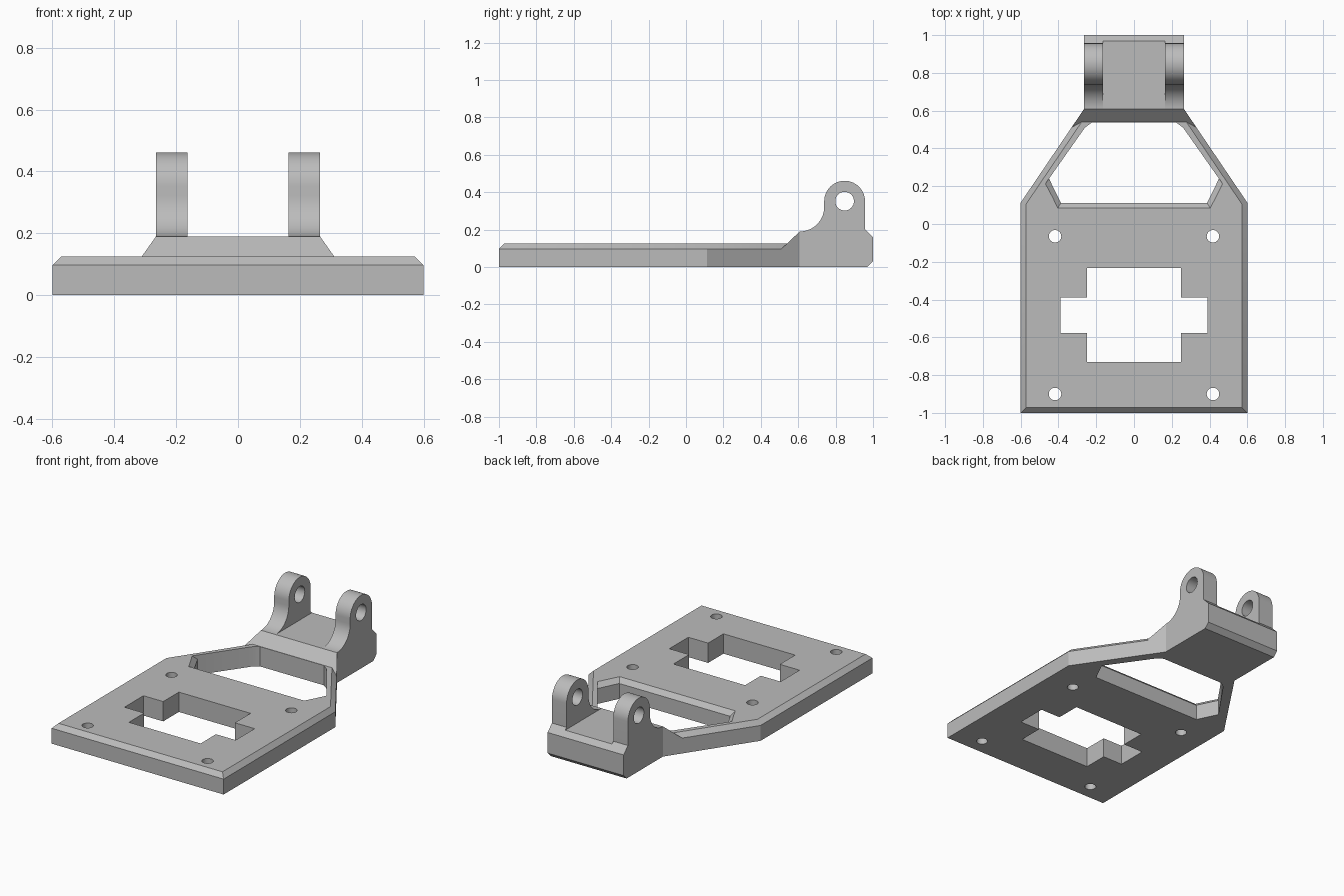
import bpy, bmesh
from math import sin, cos, pi, radians

if "Cube" in bpy.data.objects:
    bpy.data.objects.remove(bpy.data.objects["Cube"])

grey = bpy.data.materials.new("mid grey")
grey.use_nodes = True
COLOUR = (0.5, 0.5, 0.5, 1)
grey.diffuse_color = COLOUR
grey.node_tree.nodes["Principled BSDF"].inputs["Base Color"].default_value = COLOUR


def loft(name, rings, bevel_rule=None, bevel=0):
    """Closed solid through equal-length rings of 3D points."""
    bm = bmesh.new()
    loops = [[bm.verts.new(p) for p in ring] for ring in rings]
    for a, b in zip(loops, loops[1:]):
        for i in range(len(a)):
            j = (i + 1) % len(a)
            bm.faces.new((a[i], a[j], b[j], b[i]))
    bm.faces.new(loops[0][::-1])
    bm.faces.new(loops[-1])
    bmesh.ops.remove_doubles(bm, verts=bm.verts, dist=1e-5)
    bmesh.ops.recalc_face_normals(bm, faces=bm.faces)
    if bevel_rule:
        edges = [e for e in bm.edges if bevel_rule(e)]
        bmesh.ops.bevel(bm, geom=edges, offset=bevel, segments=1, affect='EDGES')
    mesh = bpy.data.meshes.new(name)
    bm.to_mesh(mesh)
    bm.free()
    mesh.materials.append(grey)
    obj = bpy.data.objects.new(name, mesh)
    bpy.context.collection.objects.link(obj)
    return obj


def at_z(points, z):
    return [(x, y, z) for x, y in points]


def at_x(points, x):
    return [(x, y, z) for y, z in points]


def mirrored(half):
    """Complete an outline given by its +x half."""
    return half + [(-x, y) for x, y in reversed(half)]


def arc(cx, cy, r, start, end, n):
    angles = [radians(start + (end - start) * i / n) for i in range(n + 1)]
    return [(cx + r * cos(a), cy + r * sin(a)) for a in angles]


def circle(cx, cy, r, n=32):
    return arc(cx, cy, r, 0, 360, n)[:-1]


def cut(obj, cutters):
    for cutter in cutters:
        mod = obj.modifiers.new("cut", 'BOOLEAN')
        mod.operation = 'DIFFERENCE'
        mod.solver = 'EXACT'
        mod.object = cutter
        bpy.context.view_layer.objects.active = obj
        bpy.ops.object.modifier_apply(modifier=mod.name)
        bpy.data.objects.remove(cutter)


TOP, CHAMFER, DECK = 0.125, 0.028, 0.19
BLOCK_W, EAR_W, BLOCK_Y = 0.265, 0.102, 0.608

# Base plate with tapering arms, chamfered on top except at the rear
outline = mirrored([(0.6, -1), (0.6, 0.113), (BLOCK_W, BLOCK_Y)])
plate = loft("base_plate", [at_z(outline, 0), at_z(outline, TOP)],
             lambda e: all(v.co.z > 0.1 for v in e.verts)
             and any(v.co.y < 0.5 for v in e.verts), CHAMFER)

# Plate openings: cross, flared window and screw holes
cross = mirrored([(0.25, -0.73), (0.25, -0.577), (0.388, -0.577),
                  (0.388, -0.388), (0.25, -0.388), (0.25, -0.232)])
rear = [(0.26, 0.51), (0.222, 0.538)]
window = mirrored([(0.387, 0.112), (0.45, 0.24)] + rear)
flare = mirrored([(0.419, 0.056), (0.488, 0.186)] + rear)
cutters = [loft("cross_cutter", [at_z(cross, -0.1), at_z(cross, 0.3)]),
           loft("window_cutter", [at_z(window, -0.1), at_z(window, TOP - CHAMFER),
                                  at_z(flare, TOP + CHAMFER)])]
for x in (-0.418, 0.418):
    for y in (-0.9, -0.065):
        hole = circle(x, y, 0.033)
        cutters.append(loft("screw_cutter", [at_z(hole, -0.1), at_z(hole, 0.3)]))
cut(plate, cutters)

# Ramp from plate up to the hinge block
def section(w, y, top):
    return [(-w, y, 0), (w, y, 0), (w, y, top), (-w, y, top)]

ramp = loft("ramp", [section(0.311, 0.54, TOP), section(BLOCK_W, BLOCK_Y, DECK)])

# Small wedges carrying the ramp across the arm chamfers
for side, label in ((1, "left"), (-1, "right")):
    tip = (side * 0.331, 0.51, TOP - CHAMFER)
    base = [(side * 0.311, 0.54, TOP), (side * 0.278, 0.54, TOP),
            (side * 0.311, 0.54, TOP - CHAMFER)]
    loft(label + "_ramp_wedge", [base, [tip] * 3])

# Hinge block with chamfered rear edges
profile = [(BLOCK_Y, 0), (0.97, 0), (1, 0.03), (1, 0.16), (0.97, DECK), (BLOCK_Y, DECK)]
loft("hinge_block", [at_x(profile, -BLOCK_W), at_x(profile, BLOCK_W)])

# Hinge ears with a concave front, round head and pin hole
HEAD_Y, HEAD_Z, HEAD_R = 0.848, 0.352, 0.109
ear_profile = ([(BLOCK_Y, 0.1)] + arc(BLOCK_Y, 0.321, 0.131, -90, 0, 14)
               + arc(HEAD_Y, HEAD_Z, HEAD_R, 180, 0, 28)
               + [(0.957, 0.203), (0.97, DECK), (0.97, 0.1)])
pin = circle(HEAD_Y, HEAD_Z, 0.05)
for side, label in ((1, "left"), (-1, "right")):
    ear = loft(label + "_hinge_ear", [at_x(ear_profile, side * (BLOCK_W - EAR_W)),
                                      at_x(ear_profile, side * BLOCK_W)])
    cut(ear, [loft("pin_cutter", [at_x(pin, -0.5), at_x(pin, 0.5)])])

# Smooth the round surfaces, keep the edges crisp
bpy.ops.object.select_all(action='DESELECT')
for obj in bpy.context.collection.objects:
    if obj.type == 'MESH':
        obj.select_set(True)
        bpy.context.view_layer.objects.active = obj
bpy.ops.object.shade_smooth_by_angle(angle=radians(25))
